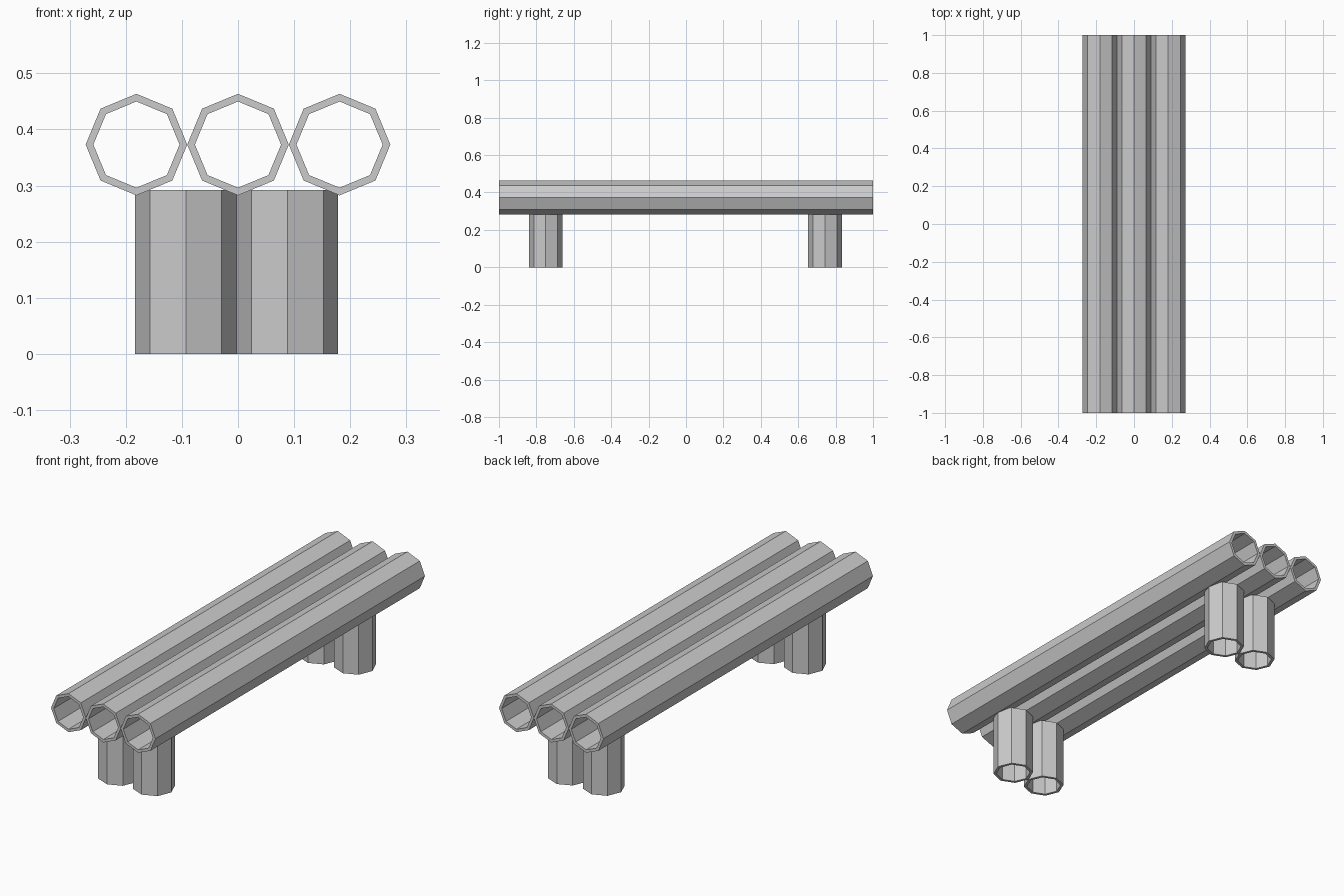
import bpy, bmesh
from math import sin, cos, pi

if "Cube" in bpy.data.objects:
    bpy.data.objects.remove(bpy.data.objects["Cube"])

OUTER, INNER, SIDES = 0.0905, 0.0768, 8


def pipe(name, length, location, rotation=(0, 0, 0)):
    """Open eight-sided pipe with wall thickness, centred along its own z."""
    bm = bmesh.new()

    def ring(r, z):
        return [bm.verts.new((r * cos(2 * pi * i / SIDES), r * sin(2 * pi * i / SIDES), z))
                for i in range(SIDES)]

    h = length / 2
    # outer wall, top rim, inner wall, bottom rim
    rings = [ring(OUTER, -h), ring(OUTER, h), ring(INNER, h), ring(INNER, -h)]
    for k in range(4):
        a, b = rings[k], rings[(k + 1) % 4]
        for i in range(SIDES):
            j = (i + 1) % SIDES
            bm.faces.new((a[i], a[j], b[j], b[i]))
    bmesh.ops.recalc_face_normals(bm, faces=bm.faces)
    mesh = bpy.data.meshes.new(name)
    bm.to_mesh(mesh)
    bm.free()
    obj = bpy.data.objects.new(name, mesh)
    obj.location = location
    obj.rotation_euler = rotation
    bpy.context.collection.objects.link(obj)
    return obj


# Seat: three long pipes lying side by side along y
for side, x in (("left", -0.181), ("middle", 0), ("right", 0.181)):
    pipe(f"seat_pipe_{side}", 2.0, (x, 0, 0.373), (pi / 2, 0, 0))

# Legs: a pair of short upright pipes near each end
LEG_HEIGHT = 0.292
for end, y in (("front", -0.75), ("back", 0.743)):
    for side, x in (("left", -0.093), ("right", 0.088)):
        pipe(f"{end}_leg_{side}", LEG_HEIGHT, (x, y, LEG_HEIGHT / 2))
